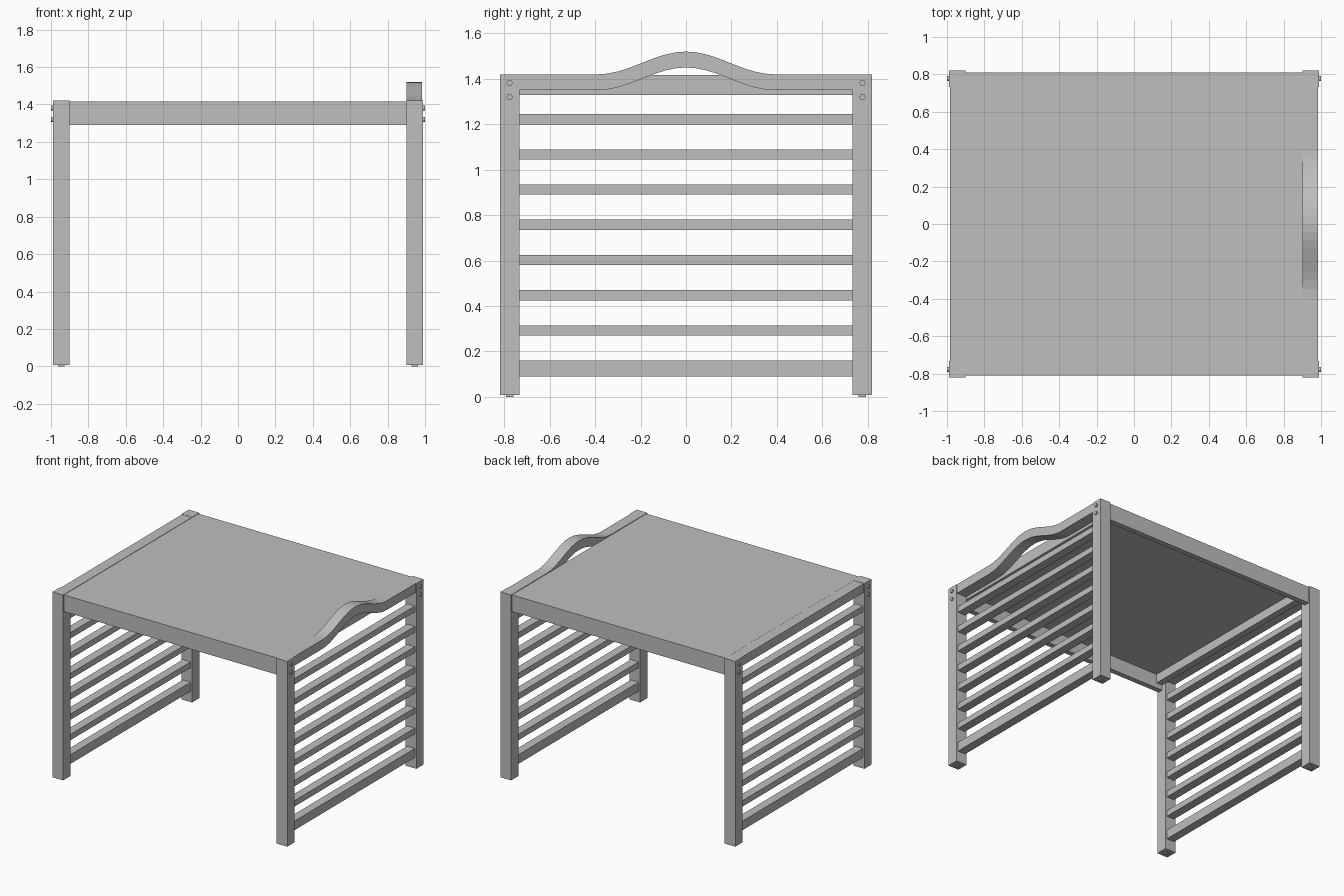
import bpy, bmesh, math
from mathutils import Matrix

cube = bpy.data.objects.get("Cube")
if cube:
    bpy.data.objects.remove(cube, do_unlink=True)

GREY = (0.52, 0.52, 0.52, 1)
mat = bpy.data.materials.new("plain grey")
mat.use_nodes = True
mat.diffuse_color = GREY
mat.node_tree.nodes["Principled BSDF"].inputs["Base Color"].default_value = GREY


def finish(name, bm):
    bmesh.ops.recalc_face_normals(bm, faces=bm.faces)
    mesh = bpy.data.meshes.new(name)
    bm.to_mesh(mesh)
    bm.free()
    mesh.materials.append(mat)
    obj = bpy.data.objects.new(name, mesh)
    bpy.context.collection.objects.link(obj)
    return obj


def box(name, x, y, z):
    """Box from (low, high) pairs on each axis."""
    bm = bmesh.new()
    size = [b - a for a, b in (x, y, z)]
    mid = [(a + b) / 2 for a, b in (x, y, z)]
    bmesh.ops.create_cube(bm, size=1, matrix=Matrix.Translation(mid) @ Matrix.Diagonal((*size, 1)))
    return finish(name, bm)


def span(side, low, high):
    return tuple(sorted((side * low, side * high)))


def bolt(name, side, y, z):
    bm = bmesh.new()
    place = Matrix.Translation((side * 0.99, y, z)) @ Matrix.Rotation(math.pi / 2, 4, "Y")
    bmesh.ops.create_cone(bm, cap_ends=True, segments=16, radius1=0.013, radius2=0.013,
                          depth=0.02, matrix=place)
    finish(name, bm)


IN, OUT = 0.90, 0.99        # leg faces across x
LEG_IN, LEG_OUT = 0.733, 0.82   # leg faces across y
TOP = 1.42

for side, label in ((1, "left"), (-1, "right")):
    # Legs with glides and bolts
    for end, where in ((-1, "front"), (1, "back")):
        tag = f"{where}_{label}"
        box(f"{tag}_leg", span(side, IN, OUT), span(end, LEG_IN, LEG_OUT), (0.008, TOP))
        box(f"{tag}_glide", span(side, 0.928, 0.962), span(end, 0.76, 0.793), (0, 0.01))
        for i, z in enumerate((1.32, 1.382)):
            bolt(f"{tag}_bolt_{i + 1}", side, end * 0.777, z)

    # Side slats and the deeper bottom rail
    for i in range(7):
        z = 0.27 + 0.155 * i
        box(f"{label}_slat_{i + 1}", span(side, 0.912, 0.977), (-LEG_IN, LEG_IN), (z, z + 0.045))
    box(f"{label}_bottom_rail", span(side, 0.912, 0.977), (-LEG_IN, LEG_IN), (0.09, 0.16))

    # Ledge under the top board
    box(f"{label}_inner_ledge", span(side, 0.85, IN), (-0.77, 0.77), (1.33, 1.40))

# Straight upper rail
box("right_upper_rail", (-0.985, -0.902), (-LEG_IN, LEG_IN), (1.35, TOP - 0.002))

# Arched upper rail that doubles as a handle
STEPS, REACH = 18, 0.39
ys = [-LEG_IN] + [REACH * (2 * i / STEPS - 1) for i in range(STEPS + 1)] + [LEG_IN]
rise = lambda y: 0.05 * (1 + math.cos(math.pi * min(abs(y) / REACH, 1)))
bm = bmesh.new()
rings = [[bm.verts.new((x, y, z + rise(y))) for x, z in
          ((0.902, 1.35), (0.985, 1.35), (0.985, TOP), (0.902, TOP))] for y in ys]
for a, b in zip(rings, rings[1:]):
    for k in range(4):
        n = (k + 1) % 4
        bm.faces.new((a[k], a[n], b[n], b[k]))
bm.faces.new(rings[0])
bm.faces.new(rings[-1])
handle = finish("left_arched_handle", bm)

# Top board and its front and back aprons
box("top_board", (-IN, IN), (-0.81, 0.81), (1.398, 1.417))
for end, where in ((-1, "front"), (1, "back")):
    box(f"{where}_apron", (-IN, IN), span(end, 0.77, 0.81), (1.29, 1.40))
